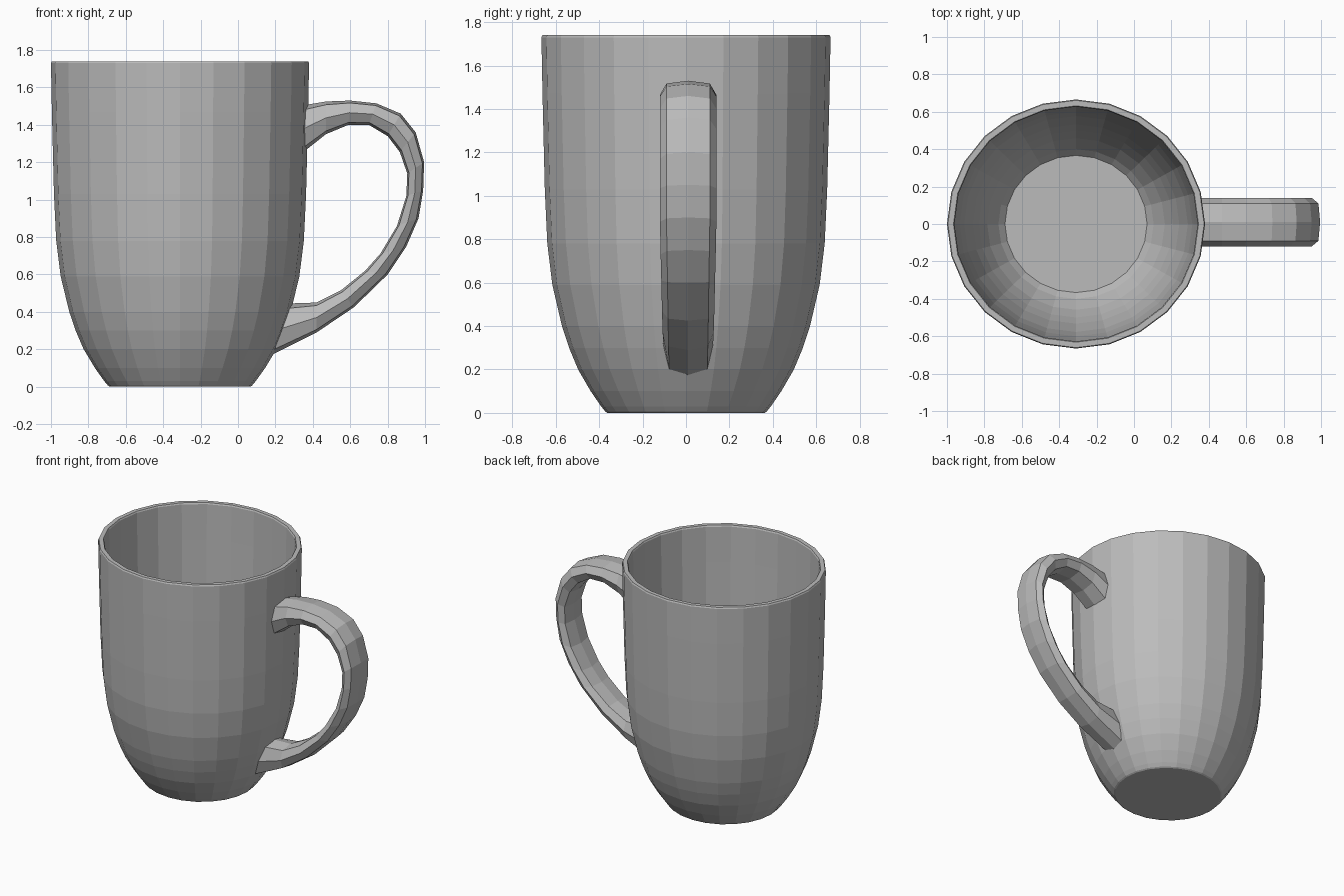
import bpy, bmesh, math
from mathutils import Vector

cube = bpy.data.objects.get("Cube")
if cube:
    bpy.data.objects.remove(cube)

grey = bpy.data.materials.new("grey ceramic")
grey.use_nodes = True
color = (0.5, 0.5, 0.5, 1)
grey.diffuse_color = color
grey.node_tree.nodes["Principled BSDF"].inputs["Base Color"].default_value = color


def loft(name, rings):
    """Skin a list of closed rings and cap both ends."""
    bm = bmesh.new()
    loops = [[bm.verts.new(p) for p in ring] for ring in rings]
    n = len(loops[0])
    for a, b in zip(loops, loops[1:]):
        for i in range(n):
            j = (i + 1) % n
            bm.faces.new((a[i], a[j], b[j], b[i]))
    bm.faces.new(loops[0][::-1])
    bm.faces.new(loops[-1])
    bmesh.ops.recalc_face_normals(bm, faces=bm.faces)
    mesh = bpy.data.meshes.new(name)
    bm.to_mesh(mesh)
    bm.free()
    mesh.materials.append(grey)
    obj = bpy.data.objects.new(name, mesh)
    bpy.context.collection.objects.link(obj)
    return obj


# Mug body: outer wall up, over the rim, then down the inner wall to the floor
SIDES = 24
outer = [(.375, 0), (.385, .006), (.405, .03), (.455, .1), (.515, .2), (.558, .3),
         (.592, .4), (.638, .59), (.662, .78), (.674, 1.03), (.685, 1.47),
         (.69, 1.73), (.685, 1.74)]
inner = [(.655, 1.74), (.65, 1.73), (.645, 1.47), (.634, 1.03), (.622, .78),
         (.598, .59), (.552, .4), (.518, .3), (.475, .2), (.415, .1), (.38, .06)]


def circle(r, z):
    angles = [math.tau * i / SIDES for i in range(SIDES)]
    return [(-.31 + r * math.cos(a), .965 * r * math.sin(a), z) for a in angles]


loft("mug_body", [circle(r, z) for r, z in outer + inner])

# Handle: paired outer and inner edge points in the xz plane
outer_edge = [(.35, 1.505), (.47, 1.525), (.6, 1.53), (.74, 1.515), (.87, 1.46),
              (.95, 1.36), (.995, 1.2), (.99, 1.05), (.965, .9), (.9, .75),
              (.8, .6), (.62, .425), (.42, .29), (.19, .175)]
inner_edge = [(.35, 1.255), (.47, 1.35), (.59, 1.4), (.7, 1.4), (.8, 1.34),
              (.865, 1.255), (.905, 1.14), (.9, 1.02), (.85, .86), (.76, .71),
              (.68, .62), (.55, .515), (.42, .45), (.265, .445)]
# Cross-section: (share of the way from outer to inner edge, sideways offset)
section = [(0, 0), (.1, .1), (.5, .13), (.9, .1), (1, 0), (.9, -.1), (.5, -.13), (.1, -.1)]

rings = []
for k, (o, i) in enumerate(zip(outer_edge, inner_edge)):
    a, b = Vector((o[0], .01, o[1])), Vector((i[0], .01, i[1]))
    width = 1 - .12 * max(0, k - 8) / 5
    rings.append([a.lerp(b, t) + Vector((0, y * width, 0)) for t, y in section])
loft("handle", rings)
